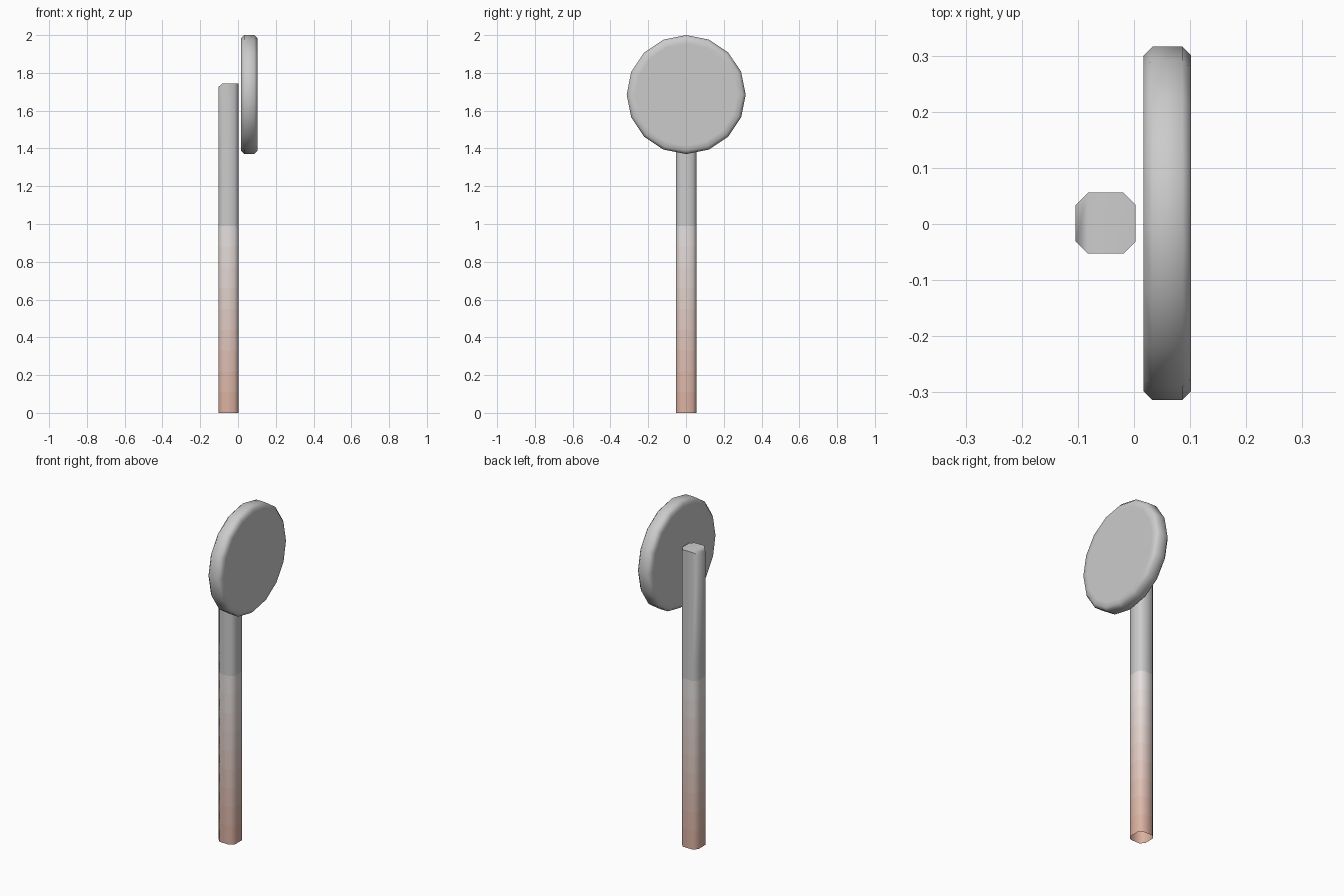
import bpy, bmesh, math

if "Cube" in bpy.data.objects:
    bpy.data.objects.remove(bpy.data.objects["Cube"])

GREY, RUST = (0.8, 0.8, 0.8), (0.70, 0.42, 0.33)
BANDS, FADE_TOP = 10, 1.1


def finish(name, bm, angle):
    bmesh.ops.recalc_face_normals(bm, faces=bm.faces[:])
    mesh = bpy.data.meshes.new(name)
    bm.to_mesh(mesh)
    bm.free()
    ob = bpy.data.objects.new(name, mesh)
    bpy.context.collection.objects.link(ob)
    bpy.ops.object.select_all(action='DESELECT')
    ob.select_set(True)
    bpy.context.view_layer.objects.active = ob
    bpy.ops.object.shade_smooth_by_angle(angle=math.radians(angle))
    return ob


def bridge(bm, a, b, mat=0):
    n = len(a)
    for i in range(n):
        j = (i + 1) % n
        bm.faces.new((a[i], a[j], b[j], b[i])).material_index = mat


# Post: square section with cut corners, open at the bottom, rusty near the ground
x0, x1, y0, y1, c = -0.104, 0.003, -0.053, 0.056, 0.022
section = [(x0 + c, y0), (x1 - c, y0), (x1, y0 + c), (x1, y1 - c),
           (x1 - c, y1), (x0 + c, y1), (x0, y1 - c), (x0, y0 + c)]
bm = bmesh.new()
heights = [FADE_TOP * i / BANDS for i in range(BANDS + 1)]
rings = [[bm.verts.new((x, y, z)) for x, y in section] for z in heights]
# top ring drops along the rear edge
rings.append([bm.verts.new((x, y, 1.725 if x == x0 else 1.745)) for x, y in section])
for i in range(len(rings) - 1):
    bridge(bm, rings[i], rings[i + 1], i + 1 if i < BANDS else 0)
top = rings[-1]
bm.faces.new(top[:6])
bm.faces.new((top[5], top[6], top[7], top[0]))
post = finish("post", bm, 60)
post.data.materials.append(None)
for i in range(BANDS):
    t = (i + 0.5) / BANDS
    mat = bpy.data.materials.new("rust_%d" % i)
    mat.diffuse_color = [r + (g - r) * t for r, g in zip(RUST, GREY)] + [1]
    mat.use_nodes = True
    mat.node_tree.nodes["Principled BSDF"].inputs["Base Color"].default_value = mat.diffuse_color
    post.data.materials.append(mat)

# Sign disc: 16-sided plate with bevelled rim
R, N, CZ = 0.315, 16, 1.685
profile = [(0.017, 0.27), (0.017, 0.299), (0.033, R),
           (0.086, R), (0.102, 0.299), (0.102, 0.27)]
bm = bmesh.new()
rings = [[bm.verts.new((x, 0.001 + r * math.cos(2 * math.pi * k / N),
                        CZ + r * math.sin(2 * math.pi * k / N)))
          for k in range(N)] for x, r in profile]
for a, b in zip(rings, rings[1:]):
    bridge(bm, a, b)
bm.faces.new(rings[0])
bm.faces.new(rings[-1])
finish("sign_disc", bm, 60)
